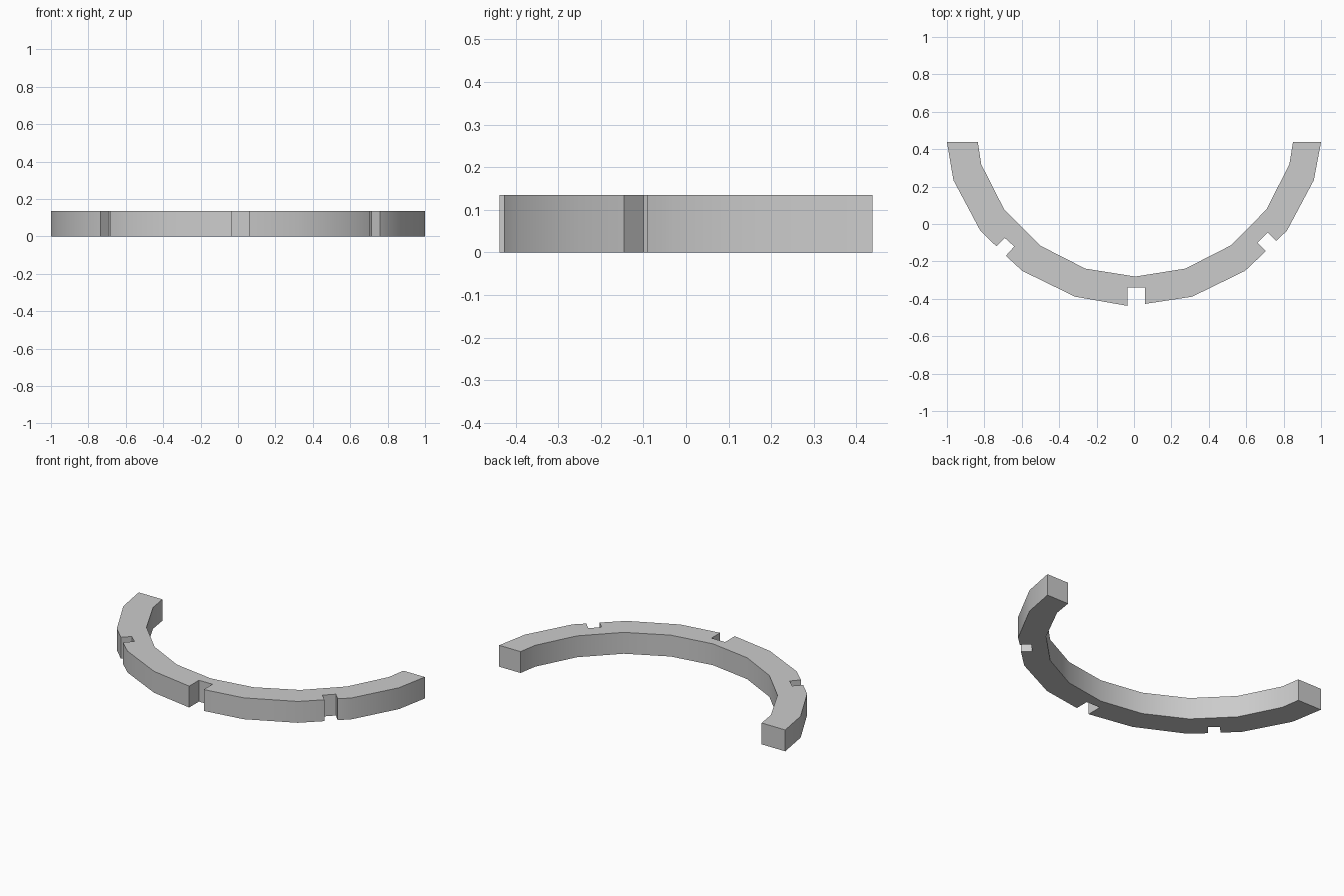
import bpy
import bmesh
from math import sin, cos, radians

cube = bpy.data.objects.get("Cube")
if cube:
    bpy.data.objects.remove(cube)

HEIGHT = 0.135
BACK = 0.4375


def arc(cx, cy, rx, ry, angles):
    """Points on an arc; zero degrees is the front, positive goes to +x."""
    return [(cx + rx * sin(radians(a)), cy - ry * cos(radians(a))) for a in angles]


def outer(*angles):
    return arc(-0.002, 0.534, 1.013, 0.97, angles)


# Outline: outer rim with three notches, then the inner rim back again
left_notch = [(-0.735, -0.12), (-0.69, -0.075), (-0.64, -0.12), (-0.685, -0.17)]
front_notch = [(-0.035, -0.4375), (-0.035, -0.34), (0.06, -0.34), (0.06, -0.427)]
right_notch = [(0.705, -0.145), (0.66, -0.1), (0.715, -0.045), (0.76, -0.09)]

outline = [(-1, BACK)] + outer(-72, -54) + left_notch + outer(-36, -18)
outline += front_notch + outer(18, 36) + right_notch + outer(54, 72)
outline += [(1, BACK), (0.85, BACK)]
outline += arc(0.007, 0.587, 0.866, 0.868, range(72, -73, -18))
outline += [(-0.835, BACK)]

# Extrude the outline into the band
bm = bmesh.new()
base = bm.faces.new([bm.verts.new((x, y, 0)) for x, y in outline])
raised = bmesh.ops.extrude_face_region(bm, geom=[base], use_keep_orig=True)["geom"]
tops = [v for v in raised if isinstance(v, bmesh.types.BMVert)]
bmesh.ops.translate(bm, verts=tops, vec=(0, 0, HEIGHT))
bmesh.ops.recalc_face_normals(bm, faces=bm.faces)
mesh = bpy.data.meshes.new("notched_half_ring")
bm.to_mesh(mesh)
bm.free()

# Single grey material
grey = bpy.data.materials.new("light grey")
grey.use_nodes = True
colour = (0.6, 0.6, 0.6, 1)
grey.diffuse_color = colour
grey.node_tree.nodes["Principled BSDF"].inputs["Base Color"].default_value = colour
mesh.materials.append(grey)

ring = bpy.data.objects.new("notched_half_ring", mesh)
bpy.context.collection.objects.link(ring)
bpy.ops.object.select_all(action="DESELECT")
ring.select_set(True)
bpy.context.view_layer.objects.active = ring
bpy.ops.object.shade_smooth_by_angle(angle=radians(30))
